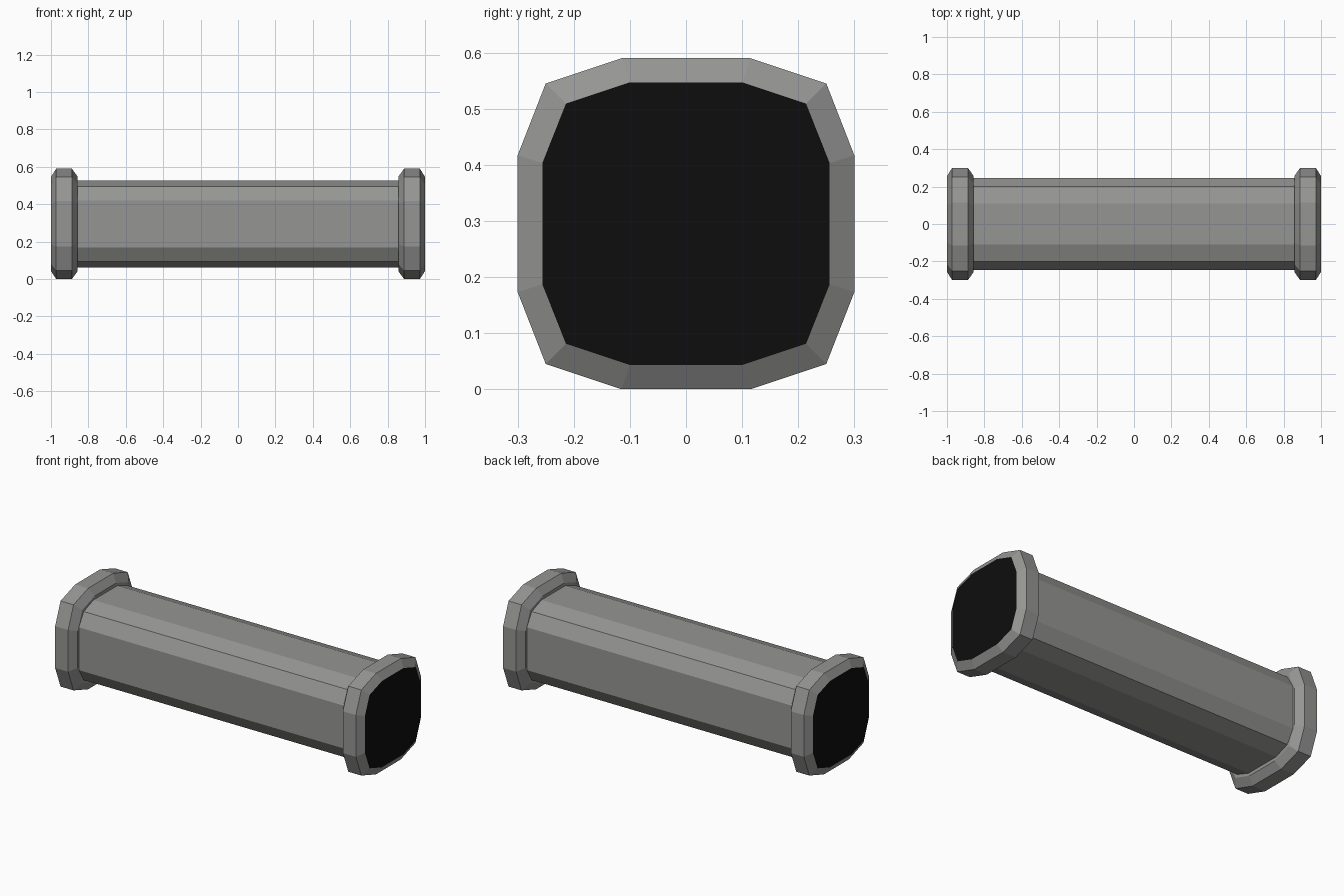
import bpy, bmesh

if "Cube" in bpy.data.objects:
    bpy.data.objects.remove(bpy.data.objects["Cube"])

CZ = 0.295  # height of the pipe axis


def material(name, rgb):
    m = bpy.data.materials.new(name)
    m.diffuse_color = (*rgb, 1)
    m.use_nodes = True
    m.node_tree.nodes["Principled BSDF"].inputs["Base Color"].default_value = m.diffuse_color
    return m


grey = material("steel grey", (0.30, 0.30, 0.295))
black = material("dark opening", (0.004, 0.004, 0.004))


def section(quarter):
    """Mirror a quarter outline (y, z) into a closed twelve-sided section."""
    q = list(quarter)
    right = q + [(y, -z) for y, z in reversed(q)]
    return right + [(-y, z) for y, z in reversed(right)]


def loft(name, rings, cap_mats):
    """Skin (x, outline) rings along x and cap both ends."""
    bm = bmesh.new()
    loops = [[bm.verts.new((x, y, z + CZ)) for y, z in pts] for x, pts in rings]
    n = len(loops[0])
    for a, b in zip(loops, loops[1:]):
        for i in range(n):
            j = (i + 1) % n
            bm.faces.new((a[i], a[j], b[j], b[i]))
    for loop, m in zip((loops[0], loops[-1]), cap_mats):
        bm.faces.new(loop).material_index = m
    bmesh.ops.recalc_face_normals(bm, faces=bm.faces)
    me = bpy.data.meshes.new(name)
    bm.to_mesh(me)
    bm.free()
    ob = bpy.data.objects.new(name, me)
    bpy.context.collection.objects.link(ob)
    me.materials.append(grey)
    me.materials.append(black)
    return ob


tube = section([(0.11, 0.233), (0.20, 0.20), (0.245, 0.125)])
rim = section([(0.115, 0.295), (0.25, 0.25), (0.30, 0.122)])
mouth = section([(0.10, 0.252), (0.214, 0.214), (0.256, 0.108)])

# Long pipe body
loft("pipe_body", [(-0.87, tube), (0.87, tube)], (0, 0))

# Chamfered collars with dark outer ends
for side, label in ((-1, "left"), (1, "right")):
    loft(label + "_collar",
         [(side * 0.857, mouth), (side * 0.888, rim),
          (side * 0.972, rim), (side * 1.0, mouth)], (0, 1))
